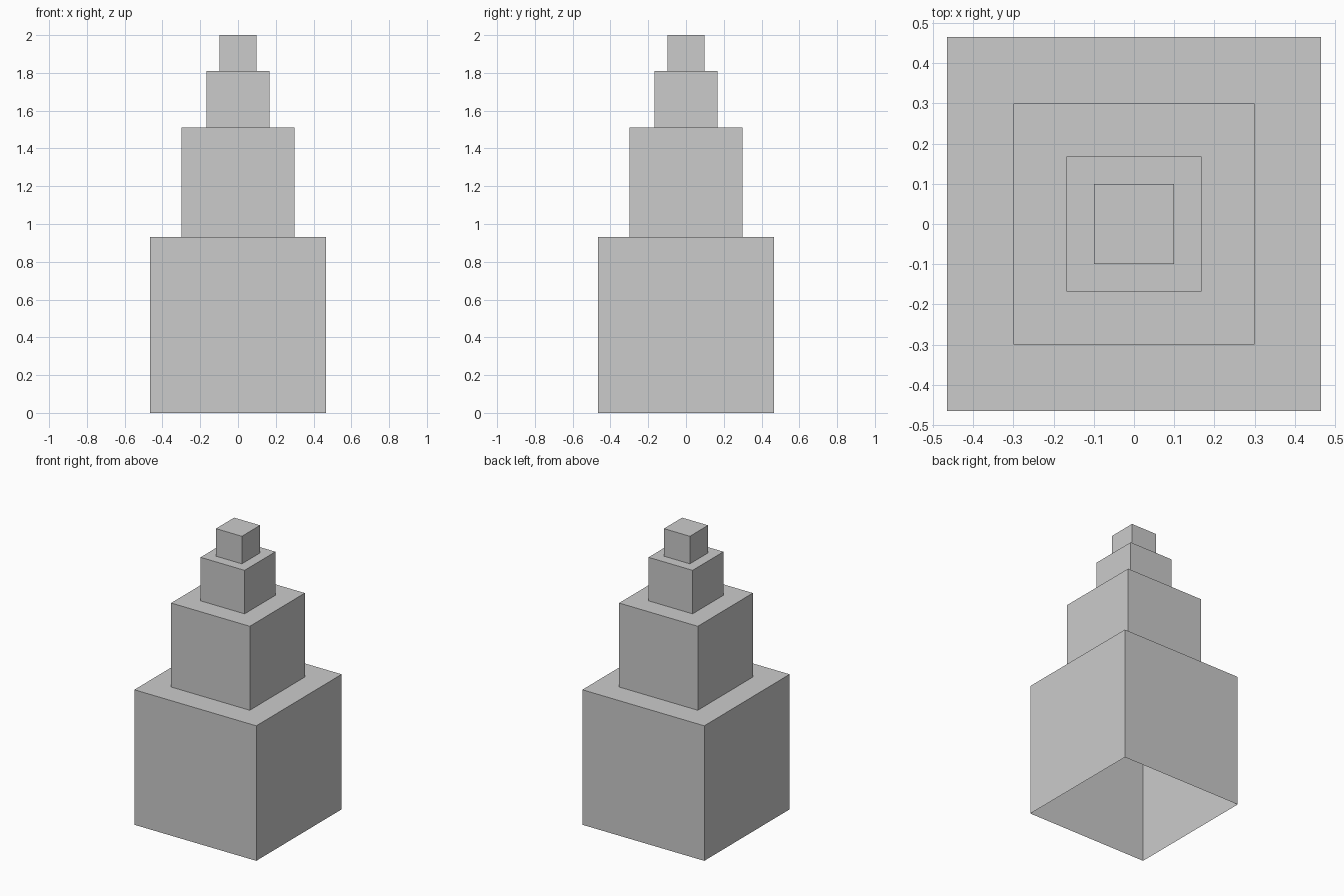
import bpy
import bmesh

if "Cube" in bpy.data.objects:
    bpy.data.objects.remove(bpy.data.objects["Cube"])

# Tiers from the ground up: (half width, bottom z, top z)
tiers = [(0.465, 0.0, 0.931), (0.30, 0.931, 1.51),
         (0.168, 1.51, 1.81), (0.099, 1.81, 2.0)]

bm = bmesh.new()


def square_ring(half, z):
    return [bm.verts.new((x * half, y * half, z))
            for x, y in ((-1, -1), (1, -1), (1, 1), (-1, 1))]


# One continuous stepped shell: walls and ledges, open underneath
rings = [square_ring(h, z) for h, z0, z1 in tiers for z in (z0, z1)]
for low, high in zip(rings, rings[1:]):
    for i in range(4):
        j = (i + 1) % 4
        bm.faces.new((low[i], low[j], high[j], high[i]))

# Top cap
bm.faces.new(rings[-1])

mesh = bpy.data.meshes.new("stepped_tower")
bm.to_mesh(mesh)
bm.free()
tower = bpy.data.objects.new("stepped_tower", mesh)
bpy.context.collection.objects.link(tower)
